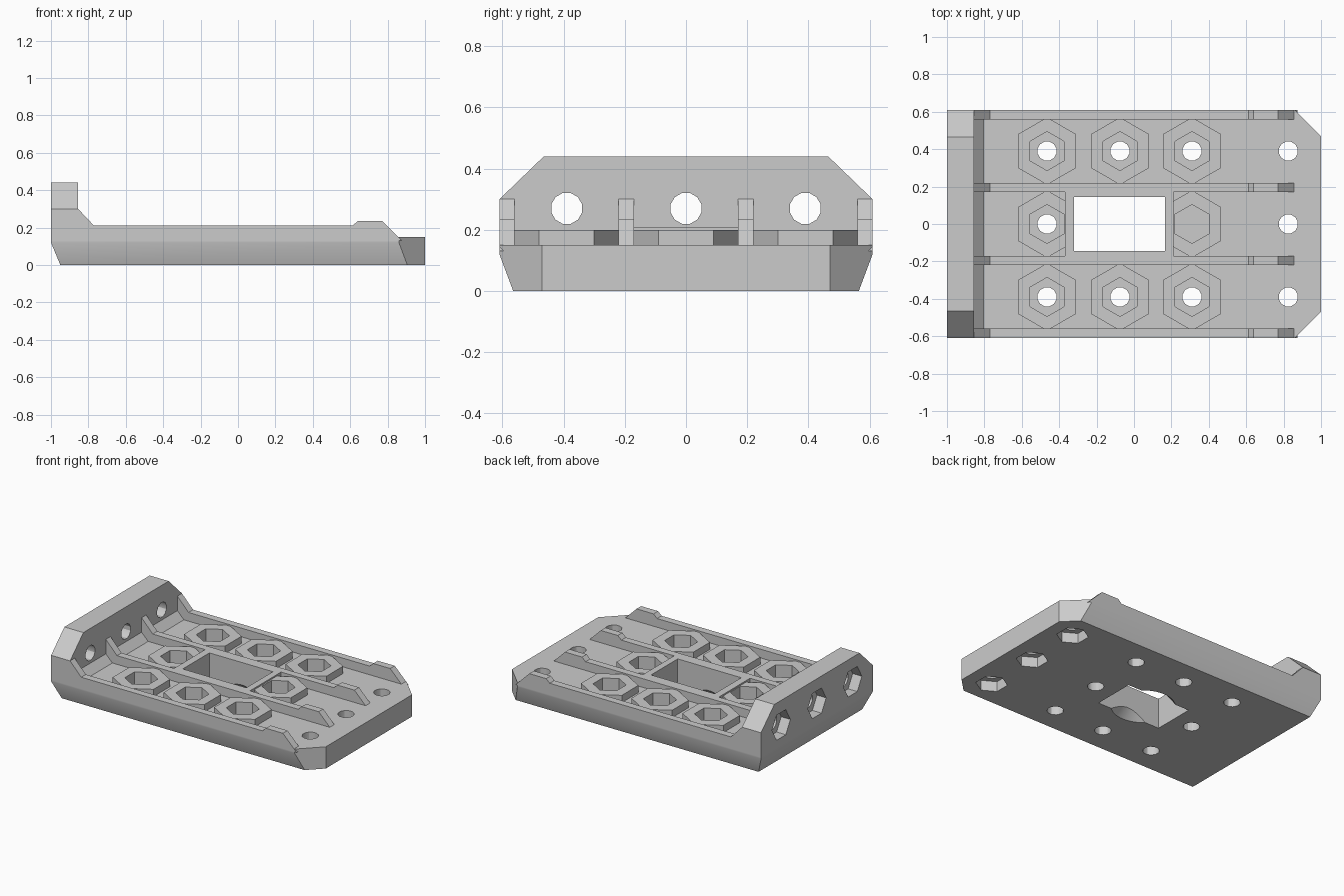
import bpy
import bmesh
from math import pi
from mathutils import Matrix, Vector

if "Cube" in bpy.data.objects:
    bpy.data.objects.remove(bpy.data.objects["Cube"], do_unlink=True)

grey = bpy.data.materials.new("light_grey")
grey.use_nodes = True
grey.diffuse_color = (0.6, 0.6, 0.6, 1)
grey.node_tree.nodes["Principled BSDF"].inputs["Base Color"].default_value = (0.6, 0.6, 0.6, 1)

HALF_Y = 0.61
ROWS = (-0.39, 0, 0.39)
COLUMNS = (-0.465, -0.075, 0.31)


def to_object(bm, name):
    bmesh.ops.recalc_face_normals(bm, faces=bm.faces)
    mesh = bpy.data.meshes.new(name)
    bm.to_mesh(mesh)
    bm.free()
    mesh.materials.append(grey)
    obj = bpy.data.objects.new(name, mesh)
    bpy.context.scene.collection.objects.link(obj)
    return obj


def prism(name, points, offset):
    """Extrude a closed 3D outline along an offset."""
    bm = bmesh.new()
    face = bm.faces.new([bm.verts.new(p) for p in points])
    made = bmesh.ops.extrude_face_region(bm, geom=[face])["geom"]
    bmesh.ops.translate(bm, vec=offset, verts=[v for v in made if isinstance(v, bmesh.types.BMVert)])
    return to_object(bm, name)


def box(name, x0, x1, y0, y1, z0, z1):
    return prism(name, [(x0, y0, z0), (x1, y0, z0), (x1, y1, z0), (x0, y1, z0)], (0, 0, z1 - z0))


def pin(name, sides, r0, r1, start, length, along_x=False):
    """Cylinder, hexagon or cone from a start point along z or x."""
    bm = bmesh.new()
    turn = Matrix.Rotation(pi / 2, 4, "Y") if along_x else Matrix.Identity(4)
    spin = Matrix.Rotation(0 if sides == 6 else pi / sides, 4, "Z")
    place = Matrix.Translation(Vector(start)) @ turn @ Matrix.Translation((0, 0, length / 2)) @ spin
    bmesh.ops.create_cone(bm, cap_ends=True, segments=sides, radius1=r0, radius2=r1,
                          depth=length, matrix=place)
    return to_object(bm, name)


def combine(target, other, operation):
    bpy.context.view_layer.objects.active = target
    mod = target.modifiers.new("combine", "BOOLEAN")
    mod.operation = operation
    mod.solver = "EXACT"
    mod.object = other
    bpy.ops.object.modifier_apply(modifier=mod.name)
    bpy.data.objects.remove(other, do_unlink=True)


# Base slab with an inward taper near the bottom
bm = bmesh.new()
rings = []
for z, left, side in ((0, -0.95, 0.565), (0.12, -1, HALF_Y), (0.15, -1, HALF_Y)):
    corners = ((left, -side), (1, -side), (1, side), (left, side))
    rings.append([bm.verts.new((x, y, z)) for x, y in corners])
for low, high in zip(rings, rings[1:]):
    for i in range(4):
        j = (i + 1) % 4
        bm.faces.new((low[i], low[j], high[j], high[i]))
bm.faces.new(rings[0])
bm.faces.new(rings[-1])
# Clipped corners on the right end
for s in (-1, 1):
    cut = bmesh.ops.bisect_plane(bm, geom=bm.verts[:] + bm.edges[:] + bm.faces[:],
                                 plane_co=(1, s * 0.47, 0), plane_no=(1, s, 0), clear_outer=True)
    bmesh.ops.holes_fill(bm, edges=[e for e in bm.edges if e.is_boundary])
plate = to_object(bm, "mounting_plate")

# Upright end wall with clipped upper corners
wall = [(-HALF_Y, 0.13), (HALF_Y, 0.13), (HALF_Y, 0.3), (0.465, 0.44), (-0.465, 0.44), (-HALF_Y, 0.3)]
combine(plate, prism("end_wall", [(-1, y, z) for y, z in wall], (0.145, 0, 0)), "UNION")

# Sloped foot of the wall
foot = [(-0.9, 0.13), (-0.785, 0.13), (-0.855, 0.2), (-0.9, 0.2)]
combine(plate, prism("wall_foot", [(x, -0.6, z) for x, z in foot], (0, 1.2, 0)), "UNION")

# Hexagonal nut bosses
for x in COLUMNS:
    for y in ROWS:
        if y or x != COLUMNS[1]:
            combine(plate, pin("boss", 6, 0.18, 0.18, (x, y, 0.12), 0.08), "UNION")

# Raised frame of the window
combine(plate, box("window_frame", -0.37, 0.21, -0.19, 0.19, 0.11, 0.21), "UNION")

# Lengthwise ribs
rib = [(-0.9, 0.13), (0.875, 0.13), (0.77, 0.235), (0.64, 0.235), (0.613, 0.21),
       (-0.77, 0.21), (-0.855, 0.3), (-0.9, 0.3)]
for y in (-HALF_Y, -0.22, 0.17, 0.56):
    combine(plate, prism("rib", [(x, y, z) for x, z in rib], (0, 0.05, 0)), "UNION")

# Nut pockets and bolt holes; the one beside the window is blind
for x in COLUMNS:
    for y in ROWS:
        if y == 0 and x == COLUMNS[1]:
            continue
        blind = y == 0 and x == COLUMNS[2]
        combine(plate, pin("pocket", 6, 0.104, 0.104, (x, y, 0.08), 0.2), "DIFFERENCE")
        combine(plate, pin("bolt_hole", 12, 0.052, 0.052, (x, y, -0.1), 0.17 if blind else 0.3), "DIFFERENCE")

# Window and the conical relief under it
combine(plate, box("window", -0.32, 0.165, -0.145, 0.145, -0.1, 0.4), "DIFFERENCE")
combine(plate, pin("relief", 32, 0.22, 0.12, (COLUMNS[1], 0, -0.02), 0.1), "DIFFERENCE")

# End holes with hexagonal recesses, vertical at the right and horizontal in the wall
for y in ROWS:
    combine(plate, pin("end_hole", 12, 0.052, 0.052, (0.825, y, -0.1), 0.4), "DIFFERENCE")
    combine(plate, pin("end_recess", 6, 0.1, 0.1, (0.825, y, -0.1), 0.17), "DIFFERENCE")
    combine(plate, pin("wall_hole", 12, 0.052, 0.052, (-1.1, y, 0.27), 0.4, True), "DIFFERENCE")
    combine(plate, pin("wall_recess", 6, 0.1, 0.1, (-1.1, y, 0.27), 0.17, True), "DIFFERENCE")

bpy.ops.object.select_all(action="DESELECT")
plate.select_set(True)
bpy.context.view_layer.objects.active = plate
bpy.ops.object.shade_smooth_by_angle(angle=pi / 6)
